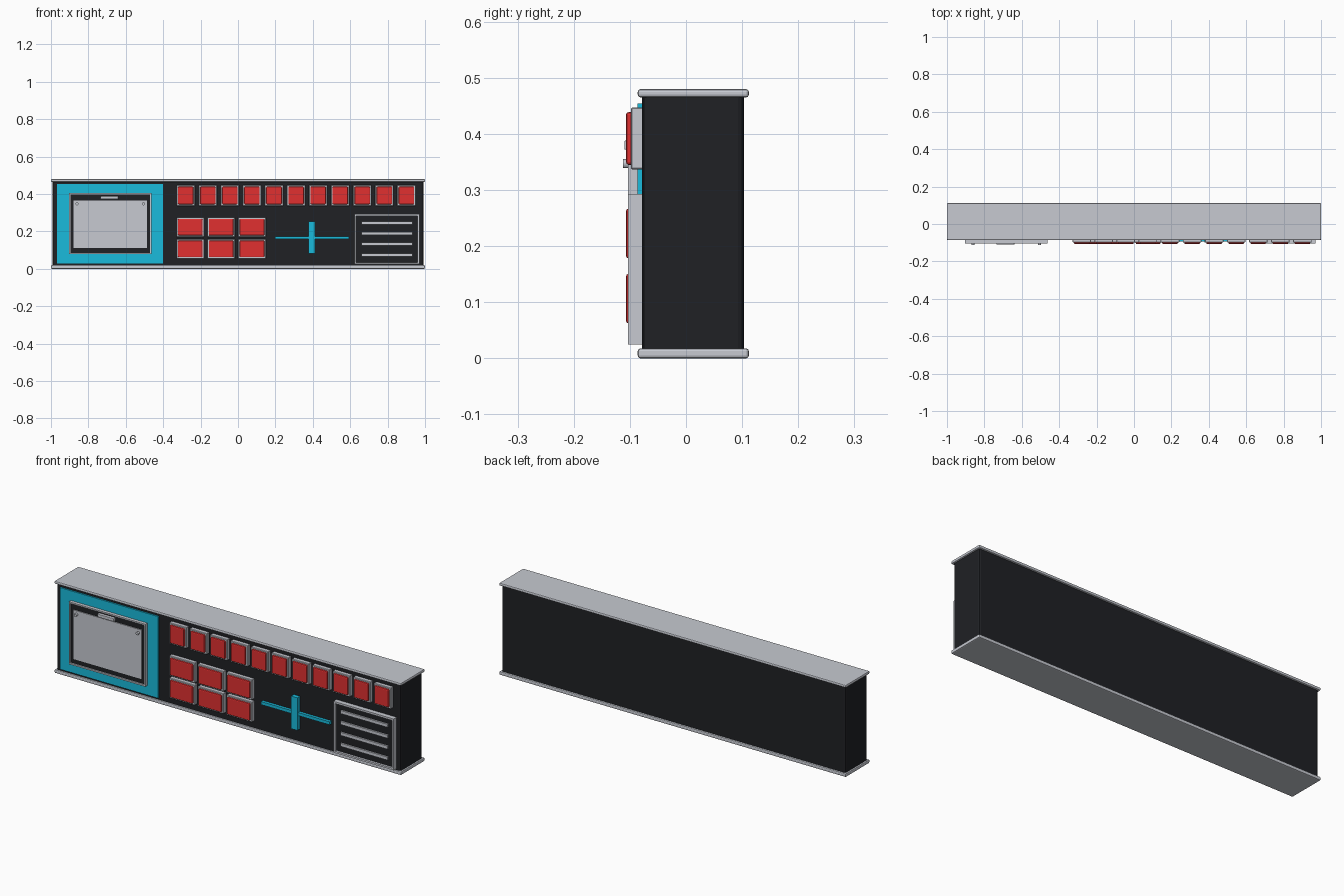
import bpy, bmesh, math
from mathutils import Matrix

if "Cube" in bpy.data.objects:
    bpy.data.objects.remove(bpy.data.objects["Cube"])


def material(name, rgb):
    m = bpy.data.materials.new(name)
    m.diffuse_color = (*rgb, 1)
    m.use_nodes = True
    m.node_tree.nodes["Principled BSDF"].inputs["Base Color"].default_value = m.diffuse_color
    return m


BLACK = material("black", (0.014, 0.015, 0.018))
RED = material("red", (0.75, 0.03, 0.03))
CYAN = material("cyan", (0.01, 0.5, 0.72))
GREY = material("light_grey", (0.57, 0.59, 0.64))


def finish(name, bm, mats, bevel=0, segments=2):
    bmesh.ops.recalc_face_normals(bm, faces=bm.faces)
    me = bpy.data.meshes.new(name)
    bm.to_mesh(me)
    bm.free()
    ob = bpy.data.objects.new(name, me)
    bpy.context.collection.objects.link(ob)
    for m in mats:
        me.materials.append(m)
    if bevel:
        mod = ob.modifiers.new("bevel", 'BEVEL')
        mod.width = bevel
        mod.segments = segments
    return ob


def box_mesh(x, y, z):
    """Box from (min, max) pairs on each axis."""
    bm = bmesh.new()
    bmesh.ops.create_cube(bm, size=1)
    for v in bm.verts:
        v.co = [lo + (c + 0.5) * (hi - lo) for c, (lo, hi) in zip(v.co, (x, y, z))]
    return bm


def box(name, x, y, z, mat, bevel=0, segments=2):
    return finish(name, box_mesh(x, y, z), [mat], bevel, segments)


def tray(name, x, y, z, rim, depth):
    """Grey box whose front is inset and sunk to leave a rim round a black panel."""
    bm = box_mesh(x, y, z)
    front = min(bm.faces, key=lambda f: f.calc_center_median().y)
    bmesh.ops.inset_region(bm, faces=[front], thickness=rim)
    walls = bmesh.ops.extrude_discrete_faces(bm, faces=[front])["faces"]
    bmesh.ops.translate(bm, verts=walls[0].verts, vec=(0, depth, 0))
    walls[0].material_index = 1
    return finish(name, bm, [GREY, BLACK])


def button(name, x, z):
    """Grey surround with a rounded red key on its front."""
    box(name + "_base", x, (-0.098, -0.07), z, GREY, 0.002, 1)
    i = 0.008
    box(name + "_key", (x[0] + i, x[1] - i), (-0.107, -0.09), (z[0] + i, z[1] - i), RED, 0.005)


# Cabinet and its two end plates
box("cabinet", (-0.992, 0.992), (-0.078, 0.103), (0.004, 0.476), BLACK, 0.01)
for name, z in (("bottom_plate", (0, 0.018)), ("top_plate", (0.465, 0.48))):
    box(name, (-1, 1), (-0.086, 0.112), z, GREY, 0.005)

# Display panel, rim, screen, handle and screws
box("display_panel", (-0.968, -0.4), (-0.086, -0.07), (0.028, 0.454), CYAN)
tray("display_rim", (-0.904, -0.463), (-0.103, -0.08), (0.078, 0.404), 0.011, 0.008)
box("screen", (-0.88, -0.487), (-0.1, -0.09), (0.11, 0.366), GREY)
box("display_handle", (-0.735, -0.64), (-0.11, -0.09), (0.372, 0.388), GREY, 0.002)
for i, x in enumerate((-0.861, -0.505)):
    bm = bmesh.new()
    bmesh.ops.create_cone(bm, cap_ends=True, segments=16, radius1=0.008, radius2=0.008, depth=0.014,
                          matrix=Matrix.Translation((x, -0.105, 0.347)) @ Matrix.Rotation(math.pi / 2, 4, 'X'))
    finish(f"screen_screw_{i}", bm, [GREY])

# Long upper row of buttons
for i in range(11):
    x = -0.329 + 0.118 * i
    button(f"upper_button_{i}", (x, x + 0.099), (0.337, 0.447))

# Lower block of buttons
for row, z in enumerate((0.054, 0.17)):
    for col in range(3):
        x = -0.329 + 0.165 * col
        button(f"lower_button_{row}_{col}", (x, x + 0.148), (z, z + 0.105))

# Slider cross
box("slider_track", (0.198, 0.594), (-0.093, -0.07), (0.158, 0.174), CYAN)
box("slider_lever", (0.377, 0.412), (-0.1, -0.07), (0.083, 0.253), CYAN)

# Vent with four slats
tray("vent_rim", (0.622, 0.97), (-0.103, -0.07), (0.025, 0.293), 0.014, 0.012)
for i in range(4):
    z = 0.075 + 0.057 * i
    box(f"vent_slat_{i}", (0.66, 0.933), (-0.1, -0.085), (z - 0.008, z + 0.008), GREY)
